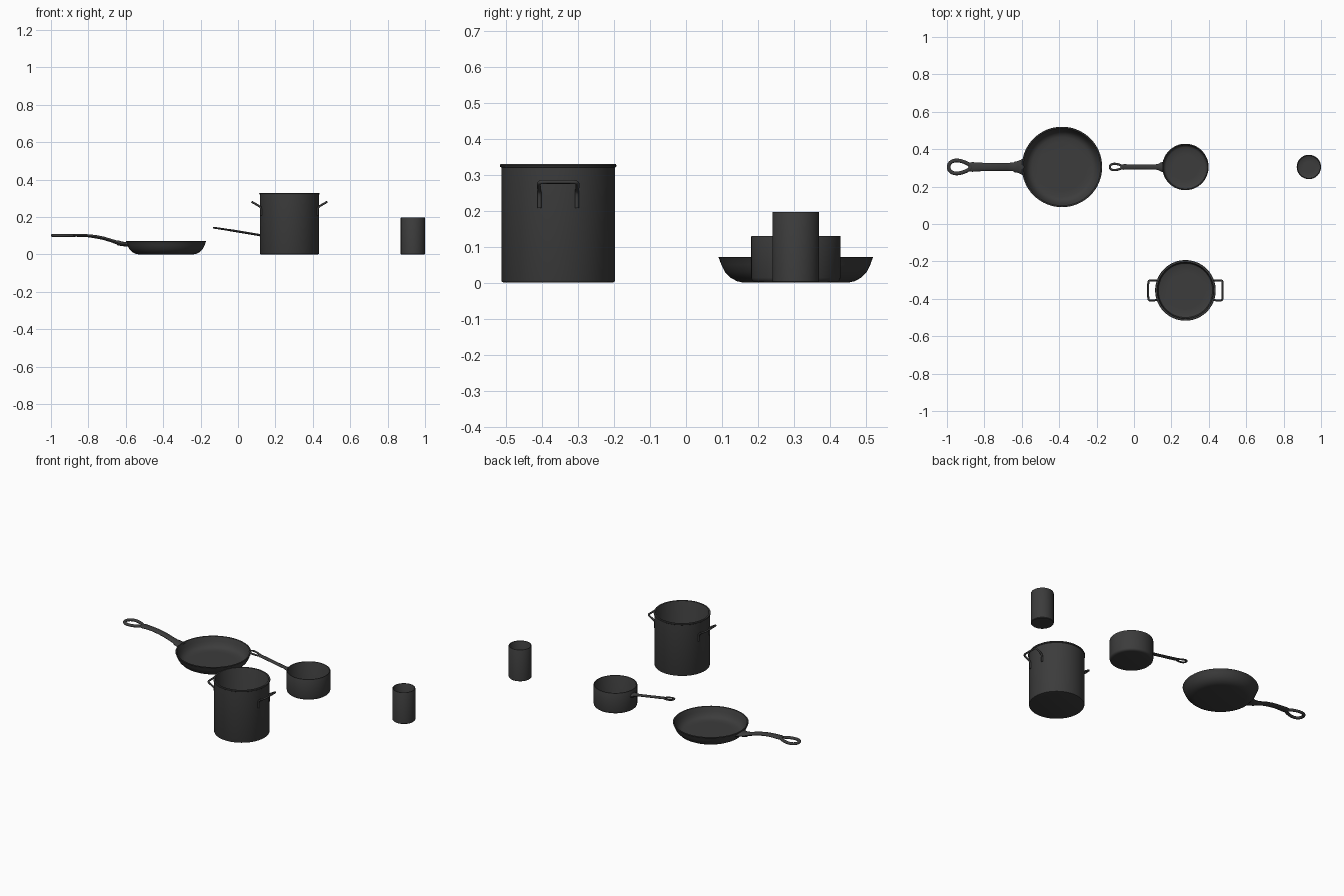
import bpy, bmesh, math
from mathutils import Vector

if "Cube" in bpy.data.objects:
    bpy.data.objects.remove(bpy.data.objects["Cube"])

iron = bpy.data.materials.new("dark_iron")
iron.diffuse_color = (0.045, 0.045, 0.045, 1)
iron.use_nodes = True
iron.node_tree.nodes["Principled BSDF"].inputs["Base Color"].default_value = iron.diffuse_color


def finish(ob, angle=40):
    ob.data.materials.append(iron)
    bpy.ops.object.select_all(action='DESELECT')
    ob.select_set(True)
    bpy.context.view_layer.objects.active = ob
    bpy.ops.object.shade_smooth_by_angle(angle=math.radians(angle))
    return ob


def mesh_object(name, bm):
    bmesh.ops.recalc_face_normals(bm, faces=bm.faces[:])
    me = bpy.data.meshes.new(name)
    bm.to_mesh(me)
    bm.free()
    ob = bpy.data.objects.new(name, me)
    bpy.context.collection.objects.link(ob)
    return finish(ob)


def bridge(bm, a, b):
    n = len(a)
    for i in range(n):
        bm.faces.new((a[i], a[(i + 1) % n], b[(i + 1) % n], b[i]))


def lathe(name, cx, cy, profile, n=64):
    """Turn (radius, z) points, from outer base to inner floor, around a vertical axis."""
    bm = bmesh.new()
    rings = [[bm.verts.new((cx + r * math.cos(math.tau * i / n),
                            cy + r * math.sin(math.tau * i / n), z)) for i in range(n)]
             for r, z in profile]
    for a, b in zip(rings, rings[1:]):
        bridge(bm, a, b)
    bm.faces.new(rings[0])
    bm.faces.new(rings[-1])
    return mesh_object(name, bm)


def sweep(name, stations, closed=False, n=12):
    """Elliptical section along (point, half width, half height) stations."""
    bm = bmesh.new()
    rings, m = [], len(stations)
    for i, (p, hw, hh) in enumerate(stations):
        if closed:
            q0, q1 = stations[i - 1][0], stations[(i + 1) % m][0]
        else:
            q0, q1 = stations[max(i - 1, 0)][0], stations[min(i + 1, m - 1)][0]
        t = (Vector(q1) - Vector(q0)).normalized()
        side = Vector((0, 0, 1)).cross(t).normalized()
        up = t.cross(side)
        rings.append([bm.verts.new(Vector(p) + side * hw * math.cos(math.tau * k / n)
                                   + up * hh * math.sin(math.tau * k / n)) for k in range(n)])
    for a, b in zip(rings, rings[1:]):
        bridge(bm, a, b)
    if closed:
        bridge(bm, rings[-1], rings[0])
    else:
        bm.faces.new(rings[0])
        bm.faces.new(rings[-1])
    return mesh_object(name, bm)


def hang_loop(name, x0, x1, y, z0, z1, half_width, hw, hh):
    """Teardrop hanging loop from its narrow end x0 to its round end x1."""
    pts = []
    for i in range(36):
        t = math.tau * i / 36
        u = (1 - math.cos(t)) / 2
        pts.append(((x0 + (x1 - x0) * u,
                     y + half_width * math.sin(t) * (1 - 0.35 * math.cos(t)),
                     z0 + (z1 - z0) * u), hw, hh))
    return sweep(name, pts, closed=True)


def rounded(pts, passes=3):
    """Cut the corners of an open path."""
    pts = [Vector(p) for p in pts]
    for _ in range(passes):
        new = [pts[0]]
        for a, b in zip(pts, pts[1:]):
            d = (b - a)
            c = min(0.25, 0.008 / max(d.length, 1e-6))
            new += [a + d * c, b - d * c]
        pts = new + [pts[-1]]
    return pts


def rod(name, pts, radius):
    cu = bpy.data.curves.new(name, 'CURVE')
    cu.dimensions = '3D'
    cu.bevel_depth = radius
    cu.bevel_resolution = 3
    cu.use_fill_caps = True
    sp = cu.splines.new('POLY')
    sp.points.add(len(pts) - 1)
    for s, p in zip(sp.points, pts):
        s.co = (*p, 1)
    ob = bpy.data.objects.new(name, cu)
    bpy.context.collection.objects.link(ob)
    bpy.ops.object.select_all(action='DESELECT')
    ob.select_set(True)
    bpy.context.view_layer.objects.active = ob
    bpy.ops.object.convert(target='MESH')
    return finish(bpy.context.view_layer.objects.active)


Y = 0.305  # row of the back items

# Frying pan: shallow flared bowl
lathe("frying_pan_bowl", -0.385, Y, [
    (0.145, 0), (0.163, 0.004), (0.182, 0.014), (0.197, 0.03), (0.207, 0.05), (0.213, 0.067),
    (0.215, 0.07), (0.213, 0.072), (0.207, 0.071), (0.203, 0.062), (0.197, 0.045),
    (0.188, 0.028), (0.176, 0.016), (0.16, 0.01), (0.13, 0.009)])
# Frying pan handle: collar, curved grip and hanging loop
sweep("frying_pan_handle", [((x, Y, z), w, h) for x, z, w, h in [
    (-0.588, 0.054, 0.050, 0.012), (-0.602, 0.055, 0.040, 0.012), (-0.622, 0.057, 0.031, 0.012),
    (-0.640, 0.062, 0.028, 0.013), (-0.645, 0.064, 0.023, 0.010), (-0.68, 0.075, 0.022, 0.009),
    (-0.72, 0.087, 0.022, 0.009), (-0.76, 0.095, 0.022, 0.009), (-0.80, 0.100, 0.022, 0.008),
    (-0.84, 0.102, 0.024, 0.008), (-0.865, 0.102, 0.026, 0.007), (-0.885, 0.102, 0.022, 0.007)]])
hang_loop("frying_pan_loop", -0.872, -0.991, Y, 0.102, 0.102, 0.033, 0.010, 0.008)

# Saucepan: straight sides
lathe("saucepan_body", 0.275, Y, [
    (0.108, 0), (0.117, 0.002), (0.122, 0.007), (0.124, 0.014), (0.124, 0.128), (0.123, 0.13),
    (0.118, 0.13), (0.117, 0.128), (0.117, 0.024), (0.113, 0.014), (0.104, 0.009), (0.07, 0.008)])
# Saucepan handle: flared foot, slim stem and hanging loop
sweep("saucepan_handle", [((x, Y, z), w, h) for x, z, w, h in [
    (0.155, 0.096, 0.028, 0.014), (0.143, 0.098, 0.024, 0.011), (0.130, 0.101, 0.017, 0.008),
    (0.115, 0.104, 0.014, 0.006), (0.03, 0.118, 0.013, 0.006), (-0.03, 0.128, 0.014, 0.006),
    (-0.055, 0.132, 0.015, 0.005), (-0.072, 0.135, 0.011, 0.005)]])
hang_loop("saucepan_loop", -0.06, -0.129, Y, 0.133, 0.143, 0.016, 0.006, 0.005)

# Stockpot: tall with a rolled lip
px, py = 0.275, -0.355
lathe("stockpot_body", px, py, [
    (0.150, 0), (0.156, 0.002), (0.158, 0.007), (0.158, 0.320), (0.161, 0.322), (0.162, 0.326),
    (0.160, 0.330), (0.151, 0.330), (0.149, 0.326), (0.149, 0.022), (0.145, 0.013),
    (0.135, 0.009), (0.10, 0.008)])
# Stockpot side handles: bent rods welded to the wall
for side, s in (("left", -1), ("right", 1)):
    path = [(0.151, -0.052, 0.208), (0.151, -0.052, 0.253), (0.199, -0.055, 0.280),
            (0.199, 0.055, 0.280), (0.151, 0.052, 0.253), (0.151, 0.052, 0.208)]
    rod(f"stockpot_{side}_handle",
        rounded([(px + s * x, py + y, z) for x, y, z in path]), 0.0055)

# Utensil cup
lathe("utensil_cup", 0.935, Y, [
    (0.062, 0), (0.065, 0.003), (0.065, 0.195), (0.064, 0.197), (0.060, 0.197),
    (0.059, 0.195), (0.059, 0.010), (0.055, 0.007), (0.03, 0.007)])
